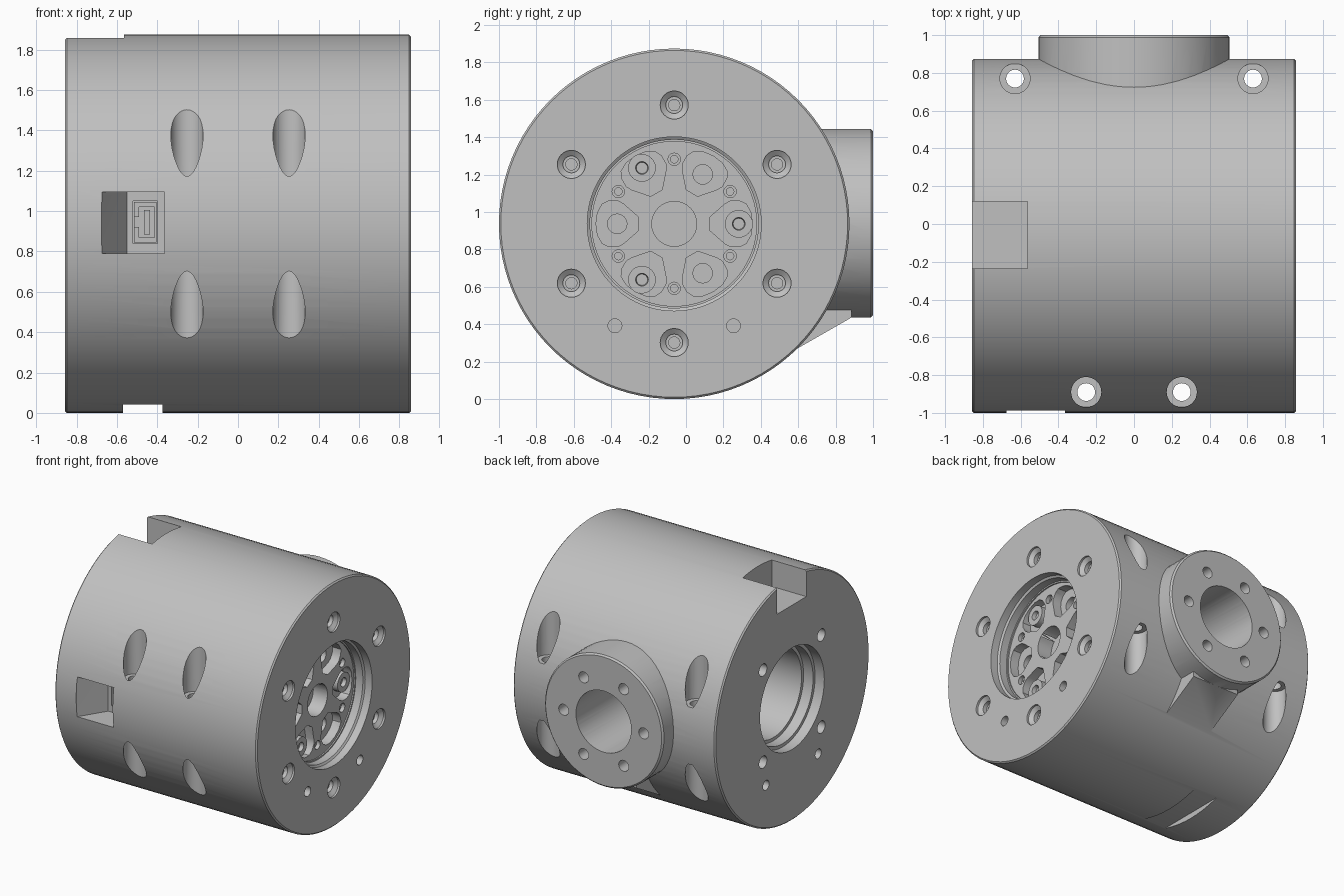
import bpy, bmesh
from math import pi, sin, cos, radians
from mathutils import Matrix, Vector

CY, CZ = -0.063, 0.937          # axis of the main barrel
R, HALF = 0.937, 0.858
cube = bpy.data.objects.get("Cube")
if cube:
    bpy.data.objects.remove(cube)

grey = bpy.data.materials.new("plain_grey")
grey.use_nodes = True
colour = (0.53, 0.53, 0.53, 1)
grey.diffuse_color = colour
grey.node_tree.nodes["Principled BSDF"].inputs["Base Color"].default_value = colour

AXES = {"x": Matrix.Rotation(pi / 2, 4, "Y"),
        "y": Matrix.Rotation(-pi / 2, 4, "X"),
        "z": Matrix.Identity(4)}


def finish(name, bm):
    bmesh.ops.recalc_face_normals(bm, faces=bm.faces)
    mesh = bpy.data.meshes.new(name)
    bm.to_mesh(mesh)
    bm.free()
    mesh.materials.append(grey)
    ob = bpy.data.objects.new(name, mesh)
    bpy.context.collection.objects.link(ob)
    return ob


def lathe(name, axis, centre, profile, steps=32):
    """Turn (position, radius) points round an axis through centre."""
    bm = bmesh.new()
    vs = [bm.verts.new((r, 0, t)) for t, r in profile]
    es = [bm.edges.new(p) for p in zip(vs, vs[1:])]
    bmesh.ops.spin(bm, geom=vs + es, cent=(0, 0, 0), axis=(0, 0, 1),
                   angle=2 * pi, steps=steps)
    bmesh.ops.remove_doubles(bm, verts=bm.verts, dist=1e-5)
    bm.transform(Matrix.Translation(centre) @ AXES[axis])
    return finish(name, bm)


def rod(name, axis, centre, a, b, r, steps=32):
    return lathe(name, axis, centre, [(a, 0), (a, r), (b, r), (b, 0)], steps)


def prism(name, points, direction):
    """Extrude a flat polygon of 3D points along a direction."""
    bm = bmesh.new()
    face = bm.faces.new([bm.verts.new(p) for p in points])
    new = bmesh.ops.extrude_face_region(bm, geom=[face])["geom"]
    moved = [v for v in new if isinstance(v, bmesh.types.BMVert)]
    bmesh.ops.translate(bm, verts=moved, vec=direction)
    return finish(name, bm)


def block(name, x0, x1, y0, y1, z0, z1):
    base = [(x0, y0, z0), (x1, y0, z0), (x1, y1, z0), (x0, y1, z0)]
    return prism(name, base, (0, 0, z1 - z0))


def combine(target, parts, operation):
    """Apply booleans in order and drop the helper shapes."""
    for part in parts:
        part.hide_render = True
        mod = target.modifiers.new("bool", "BOOLEAN")
        mod.operation, mod.solver, mod.object = operation, "EXACT", part
    dg = bpy.context.evaluated_depsgraph_get()
    mesh = bpy.data.meshes.new_from_object(target.evaluated_get(dg))
    target.modifiers.clear()
    target.data = mesh
    for part in parts:
        bpy.data.objects.remove(part)


def polar(radius, degrees, x=0.0):
    return Vector((x, CY + radius * cos(radians(degrees)),
                   CZ + radius * sin(radians(degrees))))


axis_centre = (0, CY, CZ)

# Barrel with stepped bores in both ends
body = lathe("barrel_housing", "x", axis_centre, [
    (-0.3, 0), (-0.3, 0.34), (-0.7, 0.34), (-0.7, 0.365), (-0.78, 0.365),
    (-0.78, 0.39), (-HALF, 0.39), (-HALF, R - 0.01), (-HALF + 0.01, R),
    (HALF - 0.01, R), (HALF, R - 0.01), (HALF, 0.465), (0.8, 0.465),
    (0.79, 0.45), (0.73, 0.45), (0.73, 0.44), (0.6, 0.44), (0.6, 0)], 96)

# Rear mounting boss and the sloped rib under it
boss = lathe("boss", "y", (0, 0, CZ + 0.003), [
    (0.4, 0), (0.4, 0.505), (0.988, 0.505), (1.0, 0.493), (1.0, 0)], 64)
rib = prism("rib", [(-0.2, 0.885, 0.436), (-0.2, 0.56, 0.25),
                    (-0.2, 0.45, 0.5), (-0.2, 0.885, 0.6)], (0.4, 0, 0))
combine(body, [boss, rib], "UNION")

cuts = [rod("boss_bore", "y", (0, 0, CZ), 0.3, 1.1, 0.235, 48)]
for k in range(6):
    a = radians(60 * k)
    cuts.append(rod("boss_hole", "y", (0.34 * cos(a), 0, CZ + 0.34 * sin(a)),
                    0.85, 1.1, 0.042, 24))
    # Conical screw seats in the left end
    cuts.append(lathe("screw_seat", "x", polar(0.635, 30 + 60 * k), [
        (0.74, 0), (0.74, 0.03), (0.79, 0.03), (0.79, 0.045), (0.82, 0.045),
        (HALF - 0.015, 0.075), (HALF + 0.05, 0.075), (HALF + 0.05, 0)]))

# Holes in the right end
for k in range(4):
    cuts.append(rod("end_hole", "x", polar(0.5, 45 + 90 * k), -1, -0.72, 0.047))

for s in (-1, 1):
    # Dowel holes at both ends
    for e in (-1, 1):
        cuts.append(rod("dowel_hole", "x", (0, CY + s * 0.317, CZ - 0.545),
                        e * 0.74, e * 0.95, 0.037, 24))
    # Vertical bolt holes with deep counterbores
    for x, y in ((s * 0.253, -0.89), (s * 0.63, 0.77)):
        cuts.append(lathe("bolt_hole", "z", (x, y, CZ), [
            (-1, 0), (-1, 0.08), (-0.22, 0.08), (-0.22, 0.047),
            (0.22, 0.047), (0.22, 0.08), (1, 0.08), (1, 0)]))

# Top notch, bottom slot and slanted front pocket with socket cavity
cuts.append(block("notch", -1, -0.565, -0.235, 0.118, 1.655, 2))
cuts.append(block("slot", -0.57, -0.375, -1.1, 1.1, -0.1, 0.042))
cuts.append(prism("pocket", [
    (-0.68, -1.1, 0.79), (-0.675, -0.99, 0.79), (-0.55, -0.79, 0.79),
    (-0.365, -0.79, 0.79), (-0.365, -1.1, 0.79)], (0, 0, 0.305)))
cuts.append(block("socket", -0.52, -0.4, -0.85, -0.7, 0.84, 1.05))
combine(body, cuts, "DIFFERENCE")

# Connector inside the front pocket
plug = block("connector_body", -0.515, -0.405, -0.77, -0.69, 0.845, 1.045)
combine(plug, [block("c1", -0.49, -0.415, -0.8, -0.71, 0.87, 1.02),
               block("c2", -0.54, -0.48, -0.8, -0.71, 0.92, 0.97)], "DIFFERENCE")
tongue = block("connector_tongue", -0.465, -0.435, -0.765, -0.69, 0.885, 1.005)

# Turning hub with six rounded pockets
hub = rod("output_hub", "x", axis_centre, 0.55, 0.72, 0.441, 64)
hub_cuts = [rod("hub_bore", "x", axis_centre, 0.6, 0.8, 0.12)]
corners = [(0.19, 0.035), (0.27, 0.105), (0.3, 0.122), (0.35, 0.122),
           (0.385, 0.105), (0.41, 0.06), (0.418, 0)]
outline = corners + [(r, -w) for r, w in reversed(corners[:-1])]
screws = []
for k in range(6):
    turn = Matrix.Translation(axis_centre) @ Matrix.Rotation(radians(60 * k), 4, "X")
    hub_cuts.append(prism("hub_pocket", [turn @ Vector((0.65, r, w))
                                         for r, w in outline], (0.15, 0, 0)))
    hub_cuts.append(lathe("hub_screw_hole", "x", polar(0.345, 30 + 60 * k), [
        (0.65, 0), (0.65, 0.02), (0.69, 0.02), (0.69, 0.033),
        (0.8, 0.033), (0.8, 0)], 20))
    if k % 2:
        hub_cuts.append(rod("hub_hole", "x", polar(0.305, 60 * k), 0.58, 0.8, 0.052, 24))
    else:
        # Cap screws with a drive recess
        screws.append(lathe("hub_cap_screw", "x", polar(0.345, 60 * k), [
            (0.62, 0), (0.62, 0.074), (0.7, 0.074), (0.7, 0.034),
            (0.67, 0.03), (0.67, 0)], 24))
combine(hub, hub_cuts, "DIFFERENCE")

# Smooth the round surfaces and keep the machined edges crisp
bpy.ops.object.select_all(action="DESELECT")
for ob in [body, plug, tongue, hub] + screws:
    ob.select_set(True)
    bpy.context.view_layer.objects.active = ob
bpy.ops.object.shade_smooth_by_angle(angle=radians(30))
